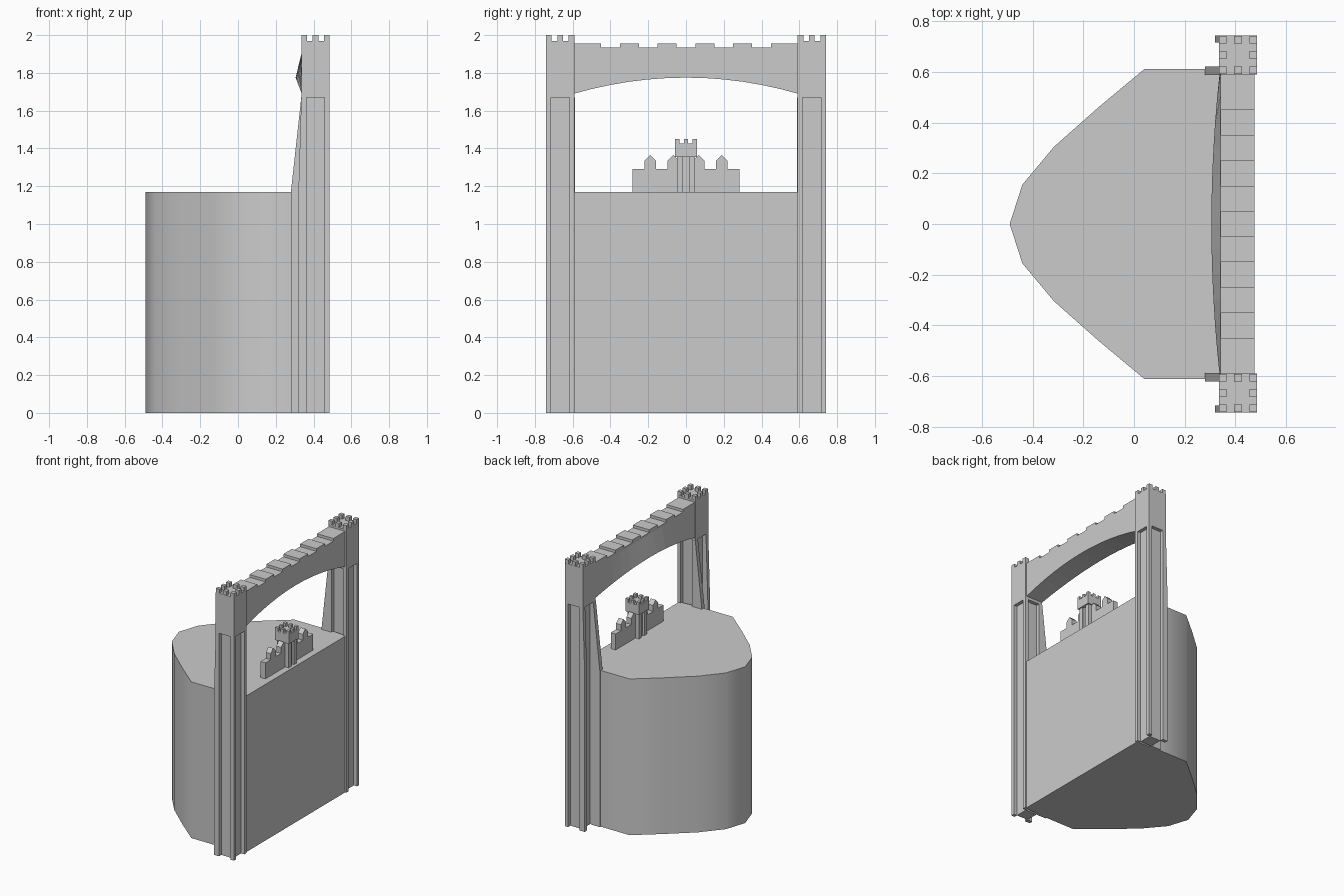
import bpy, bmesh, math

if "Cube" in bpy.data.objects:
    bpy.data.objects.remove(bpy.data.objects["Cube"], do_unlink=True)

stone = bpy.data.materials.new("grey_stone")
stone.use_nodes = True
GREY = (0.6, 0.6, 0.6, 1)
stone.diffuse_color = GREY
stone.node_tree.nodes["Principled BSDF"].inputs["Base Color"].default_value = GREY


def finish(name, bm, smooth=False):
    bmesh.ops.recalc_face_normals(bm, faces=bm.faces)
    mesh = bpy.data.meshes.new(name)
    bm.to_mesh(mesh)
    bm.free()
    mesh.materials.append(stone)
    obj = bpy.data.objects.new(name, mesh)
    bpy.context.collection.objects.link(obj)
    if smooth:
        bpy.ops.object.select_all(action="DESELECT")
        obj.select_set(True)
        bpy.context.view_layer.objects.active = obj
        bpy.ops.object.shade_smooth_by_angle(angle=math.radians(40))
    return obj


def loft(bm, rings):
    """Skin equal-length rings of points and cap both ends."""
    rows = [[bm.verts.new(p) for p in ring] for ring in rings]
    n = len(rows[0])
    for a, b in zip(rows, rows[1:]):
        for i in range(n):
            j = (i + 1) % n
            bm.faces.new((a[i], a[j], b[j], b[i]))
    bm.faces.new(rows[0])
    bm.faces.new(rows[-1])


def box(bm, x, y, z):
    loft(bm, [[(x[0], y[0], h), (x[1], y[0], h), (x[1], y[1], h), (x[0], y[1], h)] for h in z])


def extrude_x(bm, profile, x):
    loft(bm, [[(d, y, z) for y, z in profile] for d in x])


def extrude_y(bm, profile, y):
    loft(bm, [[(x, d, z) for x, z in profile] for d in y])


def battlements(bm, cx, cy, size, z):
    """Ring of corner and middle merlons around a square top."""
    w = size / 5
    for i in (-1, 0, 1):
        for j in (-1, 0, 1):
            if i or j:
                x, y = cx + i * 2 * w, cy + j * 2 * w
                box(bm, (x - w / 2, x + w / 2), (y - w / 2, y + w / 2), z)


# Bow-shaped main body
half = [(-0.44, 0.155), (-0.315, 0.305), (-0.14, 0.46), (0.04, 0.61), (0.3, 0.61), (0.475, 0.6)]
plan = [(-0.49, 0)] + half + [(x, -y) for x, y in reversed(half)]
bm = bmesh.new()
loft(bm, [[(x, y, z) for x, y in plan] for z in (0, 1.17)])
finish("body", bm, smooth=True)

# Corner towers: recessed shaft, corner posts, solid head and battlements
X0, X1, Y0, Y1 = 0.335, 0.485, 0.59, 0.742
POST, HEAD = 0.027, 1.67
for side, label in ((1, "left"), (-1, "right")):
    bm = bmesh.new()

    def span(a, b):
        return sorted((side * a, side * b))

    box(bm, (X0 + POST, X1 - POST), span(Y0 + POST, Y1 - POST), (0, HEAD))
    for x in (X0, X1 - POST):
        for y in (Y0, Y1 - POST):
            box(bm, (x, x + POST), span(y, y + POST), (0, HEAD))
    box(bm, (X0, X1), span(Y0, Y1), (HEAD, 1.97))
    battlements(bm, (X0 + X1) / 2, side * (Y0 + Y1) / 2, X1 - X0, (1.97, 2.0))
    finish(label + "_tower", bm)

    # Tapered buttresses on the inner side of the tower
    bm = bmesh.new()
    for foot, y in ((0.28, (0.588, 0.62)), (0.32, (0.715, 0.742))):
        profile = [(X0 + 0.02, 0), (foot, 0), (foot, 1.17), (X0, HEAD), (X0 + 0.02, HEAD)]
        extrude_y(bm, profile, span(*y))
    finish(label + "_buttress", bm)

# Arched bridge whose lower edge bulges toward the body
bm = bmesh.new()
rings = []
for i in range(-6, 7):
    y = i * 0.1
    t = (y / 0.6) ** 2
    low = 1.775 - 0.087 * t
    rings.append([(0.475, y, low), (0.305 + 0.033 * t, y, low), (0.34, y, 1.92),
                  (0.34, y, 1.935), (0.475, y, 1.935)])
loft(bm, rings)
for y in ((-0.6, -0.45), (-0.35, -0.25), (-0.15, -0.05), (0.05, 0.15), (0.25, 0.35), (0.45, 0.6)):
    box(bm, (0.34, 0.475), y, (1.935, 1.955))
finish("bridge", bm)

# Small castle wall with pointed merlons
bm = bmesh.new()
box(bm, (0.385, 0.425), (-0.283, 0.283), (0, 1.29))
for y in (-0.19, -0.067, 0.067, 0.19):
    w = 0.03
    extrude_x(bm, [(y - w, 1.28), (y + w, 1.28), (y + w, 1.335), (y, 1.365), (y - w, 1.335)],
              (0.385, 0.425))
finish("castle_wall", bm)

# Small castle keep with slotted shaft and wider battlemented cap
bm = bmesh.new()
KX = 0.405
box(bm, (KX - 0.033, KX + 0.033), (-0.033, 0.033), (0, 1.36))
for x in (-0.048, 0.016):
    for y in (-0.048, 0.016):
        box(bm, (KX + x, KX + x + 0.032), (y, y + 0.032), (0, 1.36))
box(bm, (KX - 0.057, KX + 0.057), (-0.057, 0.057), (1.355, 1.425))
battlements(bm, KX, 0, 0.114, (1.425, 1.45))
finish("castle_keep", bm)
